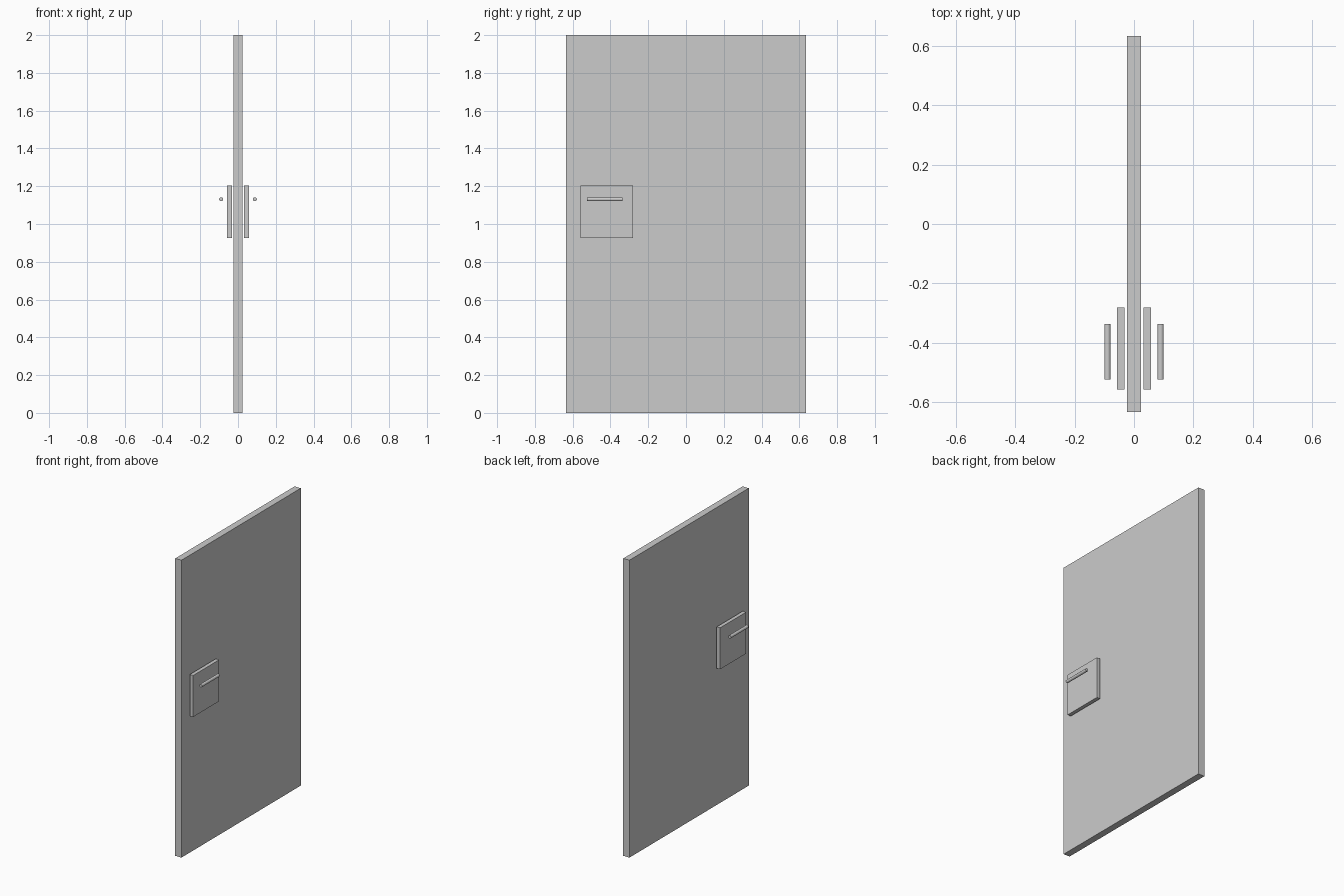
import bpy
from math import radians

if "Cube" in bpy.data.objects:
    bpy.data.objects.remove(bpy.data.objects["Cube"])


def box(name, lo, hi):
    center = [(a + b) / 2 for a, b in zip(lo, hi)]
    bpy.ops.mesh.primitive_cube_add(size=1, location=center)
    ob = bpy.context.object
    ob.name = name
    ob.scale = [b - a for a, b in zip(lo, hi)]
    bpy.ops.object.transform_apply(location=False, rotation=False, scale=True)
    return ob


# Door slab
box("door_panel", (-0.023, -0.634, 0), (0.023, 0.634, 2))

# Lock plate and handle bar on each face
for side, sx in (("left", -1), ("right", 1)):
    x0, x1 = sorted((sx * 0.032, sx * 0.057))
    box(f"lock_plate_{side}", (x0, -0.558, 0.926), (x1, -0.281, 1.205))

    bpy.ops.mesh.primitive_cylinder_add(
        vertices=32, radius=0.0105, depth=0.187,
        location=(sx * 0.0895, -0.43, 1.131), rotation=(radians(90), 0, 0))
    bpy.context.object.name = f"handle_bar_{side}"
    bpy.ops.object.shade_smooth_by_angle(angle=radians(30))
